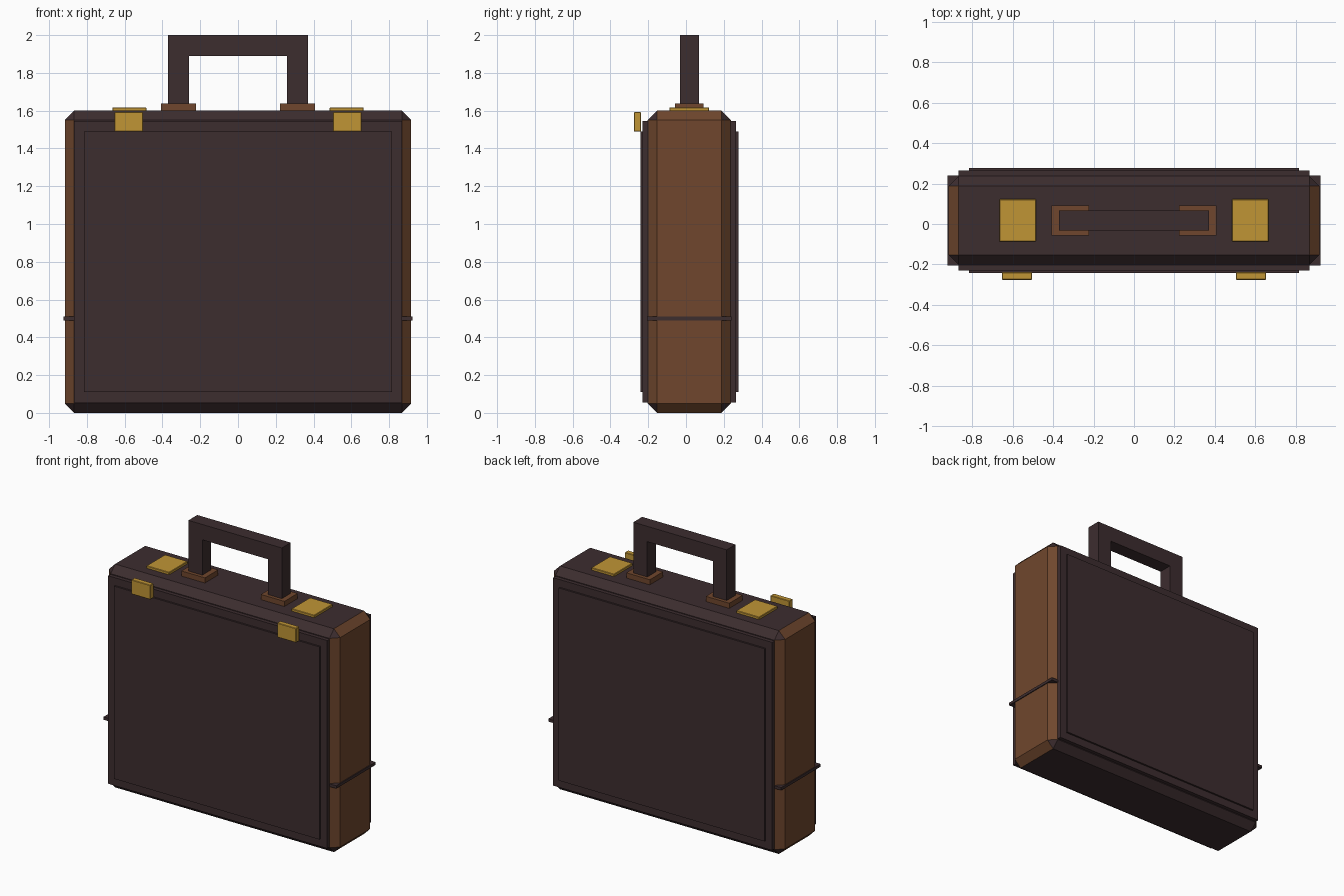
import bpy, bmesh

if "Cube" in bpy.data.objects:
    bpy.data.objects.remove(bpy.data.objects["Cube"])

YC = 0.0175  # middle of the case in depth (the latches stick out in front)


def material(name, rgb):
    m = bpy.data.materials.new(name)
    m.diffuse_color = (*rgb, 1)
    m.use_nodes = True
    m.node_tree.nodes["Principled BSDF"].inputs["Base Color"].default_value = m.diffuse_color
    return m


DARK = material("dark leather", (0.046, 0.026, 0.028))
BROWN = material("brown leather", (0.160, 0.062, 0.026))
GOLD = material("brass", (0.53, 0.30, 0.036))


def finish(name, bm, mats):
    bmesh.ops.recalc_face_normals(bm, faces=bm.faces[:])
    me = bpy.data.meshes.new(name)
    bm.to_mesh(me)
    bm.free()
    for m in mats:
        me.materials.append(m)
    ob = bpy.data.objects.new(name, me)
    bpy.context.collection.objects.link(ob)
    return ob


def box(name, x, y, z, mat, bevel=0, side_mat=None):
    """Box between (min, max) pairs; faces turned to +-x may get side_mat."""
    bm = bmesh.new()
    bmesh.ops.create_cube(bm, size=1)
    for v in bm.verts:
        v.co = [r[0] if c < 0 else r[1] for c, r in zip(v.co, (x, y, z))]
    if bevel:
        bmesh.ops.bevel(bm, geom=bm.edges[:], offset=bevel, segments=1,
                        affect='EDGES', profile=0.5)
    bm.normal_update()
    if side_mat:
        for f in bm.faces:
            f.material_index = int(abs(f.normal.x) > 0.65)
    return finish(name, bm, [mat] + ([side_mat] if side_mat else []))


def mid(h):
    return (YC - h, YC + h)


# Case body: dark with brown ends
box("case_body", (-0.917, 0.917), mid(0.22), (0, 1.6), DARK, 0.05, BROWN)

# Thin band around the case
box("band", (-0.923, 0.923), mid(0.223), (0.49, 0.51), DARK)

# Stepped panels on front and back
for side, s in (("front", -1), ("back", 1)):
    for part, hx, z, d0, d1 in (("panel", 0.868, (0.055, 1.545), 0.21, 0.247),
                                ("inner_panel", 0.815, (0.11, 1.49), 0.24, 0.2595)):
        y = sorted((YC + s * d0, YC + s * d1))
        box(f"{side}_{part}", (-hx, hx), y, z, DARK)

# Handle: U-shaped profile extruded in depth
bm = bmesh.new()
outline = [(-0.37, 1.63), (-0.37, 2), (0.37, 2), (0.37, 1.63),
           (0.26, 1.63), (0.26, 1.89), (-0.26, 1.89), (-0.26, 1.63)]
face = bm.faces.new([bm.verts.new((x, YC - 0.05, z)) for x, z in outline])
ext = bmesh.ops.extrude_face_region(bm, geom=[face])
for g in ext["geom"]:
    if isinstance(g, bmesh.types.BMVert):
        g.co.y = YC + 0.05
finish("handle", bm, [DARK])

# Handle mounts, top clasp plates and front latches on both sides
for side, s in (("left", -1), ("right", 1)):
    def span(a, b):
        return sorted((s * a, s * b))
    box(f"{side}_handle_mount", span(0.222, 0.408), mid(0.075), (1.595, 1.637), BROWN)
    box(f"{side}_clasp_plate", span(0.485, 0.665), mid(0.105), (1.595, 1.617), GOLD, 0.003)
    box(f"{side}_latch", span(0.503, 0.653), (-0.276, -0.238), (1.489, 1.592), GOLD, 0.003)
